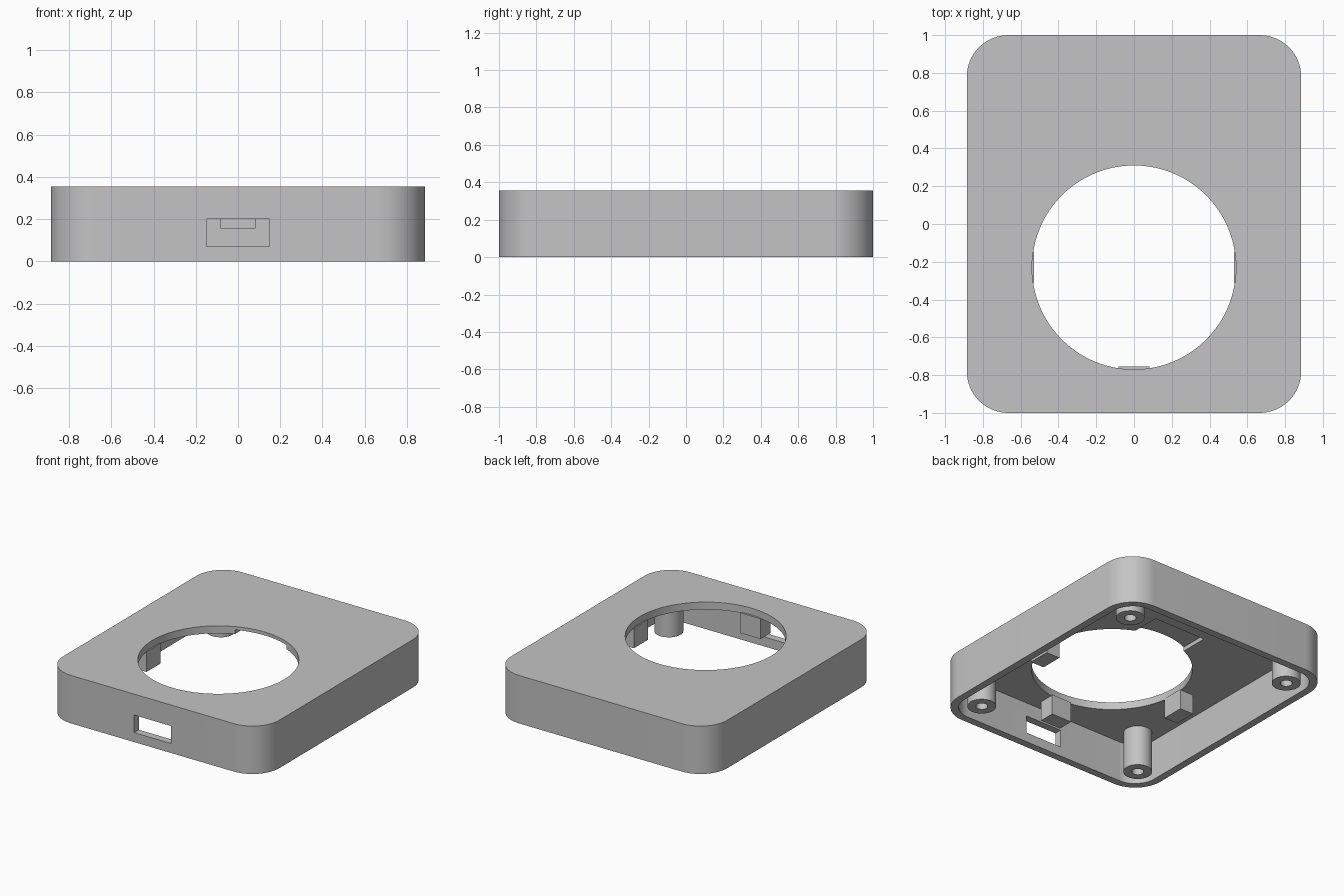
import bpy, bmesh, math
from mathutils import Matrix

if "Cube" in bpy.data.objects:
    bpy.data.objects.remove(bpy.data.objects["Cube"])

grey = bpy.data.materials.new("light grey")
grey.diffuse_color = (0.55, 0.55, 0.55, 1)
grey.use_nodes = True
grey.node_tree.nodes["Principled BSDF"].inputs["Base Color"].default_value = grey.diffuse_color

HX, HY, H = 0.885, 1.0, 0.355      # half sizes and height
R, WALL, LID = 0.22, 0.055, 0.30   # corner radius, wall, lid underside
CY, HOLE = -0.23, 0.54             # round opening


def make(name, bm):
    bmesh.ops.recalc_face_normals(bm, faces=bm.faces)
    me = bpy.data.meshes.new(name)
    bm.to_mesh(me)
    bm.free()
    ob = bpy.data.objects.new(name, me)
    bpy.context.collection.objects.link(ob)
    me.materials.append(grey)
    return ob


def prism(name, pts, z0, z1):
    bm = bmesh.new()
    f = bm.faces.new([bm.verts.new((x, y, z0)) for x, y in pts])
    ext = bmesh.ops.extrude_face_region(bm, geom=[f])["geom"]
    bmesh.ops.translate(bm, vec=(0, 0, z1 - z0),
                        verts=[v for v in ext if isinstance(v, bmesh.types.BMVert)])
    return make(name, bm)


def rounded(hx, hy, r, n=16):
    pts = []
    for k, (sx, sy) in enumerate([(1, 1), (-1, 1), (-1, -1), (1, -1)]):
        for i in range(n + 1):
            a = math.pi / 2 * (k + i / n)
            pts.append((sx * (hx - r) + r * math.cos(a), sy * (hy - r) + r * math.sin(a)))
    return pts


def circle(x, y, r, n):
    return [(x + r * math.cos(2 * math.pi * i / n), y + r * math.sin(2 * math.pi * i / n))
            for i in range(n)]


def box(name, x0, x1, y0, y1, z0, z1):
    return prism(name, [(x0, y0), (x1, y0), (x1, y1), (x0, y1)], z0, z1)


def cut(ob, cutter):
    m = ob.modifiers.new("cut", 'BOOLEAN')
    m.operation, m.solver, m.object = 'DIFFERENCE', 'EXACT', cutter
    bpy.context.view_layer.objects.active = ob
    bpy.ops.object.modifier_apply(modifier=m.name)
    bpy.data.objects.remove(cutter)


def smooth(ob):
    bpy.ops.object.select_all(action='DESELECT')
    ob.select_set(True)
    bpy.context.view_layer.objects.active = ob
    bpy.ops.object.shade_smooth_by_angle(angle=math.radians(30))


# Open-bottomed shell with round opening, connector slot and lid recess
shell = prism("shell", rounded(HX, HY, R), 0, H)
cut(shell, prism("cavity", rounded(HX - WALL, HY - WALL, R - WALL), -0.1, LID))
cut(shell, prism("opening", circle(0, CY, HOLE, 96), 0.2, 0.5))
cut(shell, box("slot", -0.15, 0.15, -1.1, -0.9, 0.07, 0.2))
cut(shell, box("lid_recess", -0.212, 0.212, 0.1, 0.477, 0.2, LID + 0.03))
smooth(shell)

# Screw posts with blind holes
for sx in (-1, 1):
    for sy in (-1, 1):
        x, y = sx * 0.683, sy * 0.775
        post = prism("screw_post", circle(x, y, 0.097, 40), 0, LID + 0.005)
        cut(post, prism("bore", circle(x, y, 0.04, 24), -0.1, 0.26))
        smooth(post)

# Retaining blocks around the opening
for sx in (-1, 1):
    xs = sorted((sx * 0.53, sx * 0.64))
    box("side_block", *xs, CY - 0.083, CY + 0.083, 0.155, LID + 0.005)
box("front_block", -0.083, 0.083, -0.87, -0.755, 0.155, LID + 0.005)
